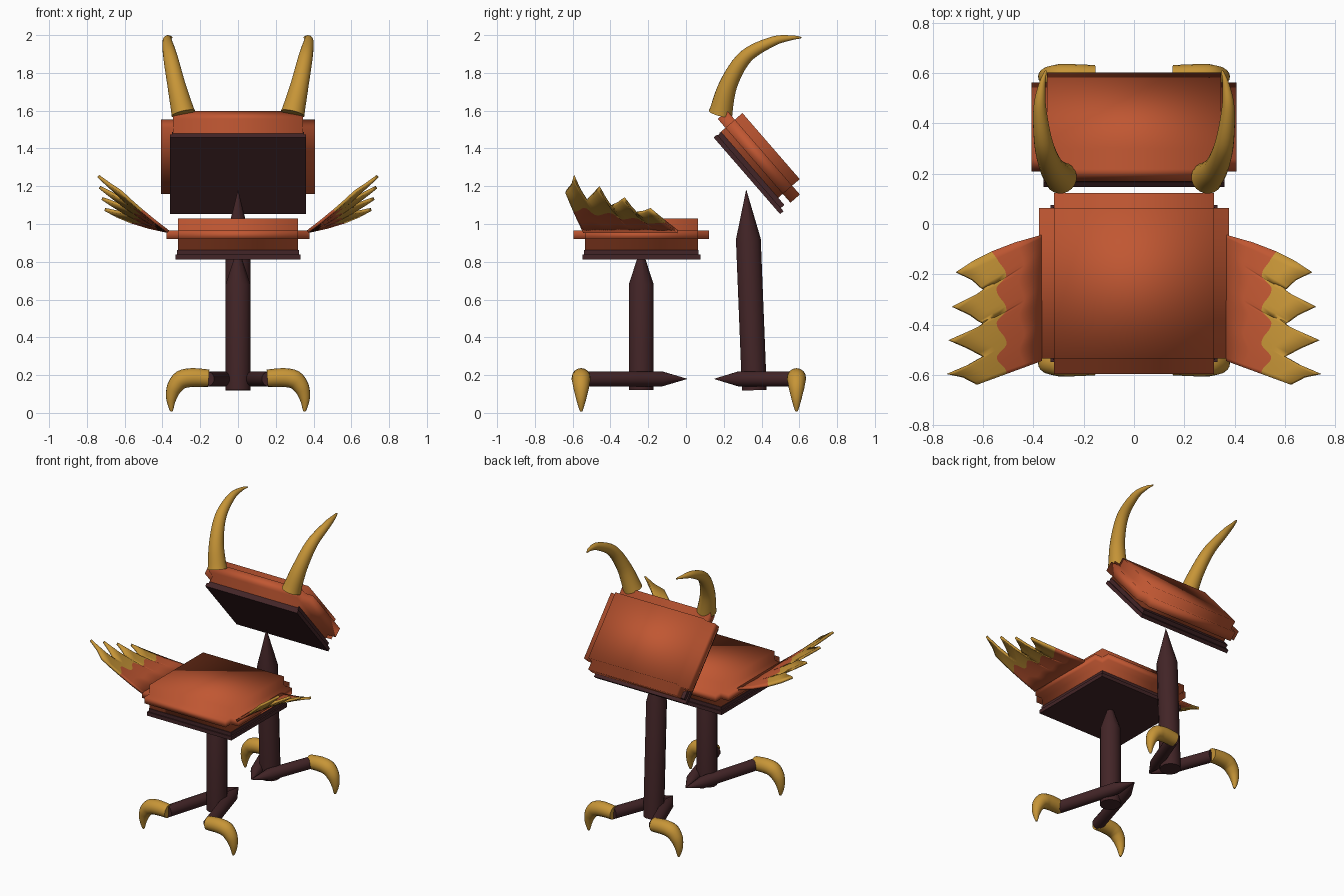
import bpy, bmesh, math
from mathutils import Vector, Matrix

if "Cube" in bpy.data.objects:
    bpy.data.objects.remove(bpy.data.objects["Cube"])


def material(name, rgb):
    m = bpy.data.materials.new(name)
    m.diffuse_color = (*rgb, 1)
    m.use_nodes = True
    m.node_tree.nodes["Principled BSDF"].inputs["Base Color"].default_value = m.diffuse_color
    return m


RUST = material("rust orange", (0.53, 0.095, 0.032))
DARK = material("dark brown", (0.055, 0.018, 0.020))
GOLD = material("horn gold", (0.57, 0.30, 0.038))


def finish(name, bm, mats, angle=None):
    bmesh.ops.recalc_face_normals(bm, faces=bm.faces)
    me = bpy.data.meshes.new(name)
    bm.to_mesh(me)
    bm.free()
    for m in mats:
        me.materials.append(m)
    ob = bpy.data.objects.new(name, me)
    bpy.context.collection.objects.link(ob)
    for p in me.polygons:
        p.use_smooth = True
    if angle:
        bpy.ops.object.select_all(action='DESELECT')
        bpy.context.view_layer.objects.active = ob
        ob.select_set(True)
        bpy.ops.object.shade_smooth_by_angle(angle=math.radians(angle))
    return ob


def block(bm, hx, y0, y1, z0, z1):
    mat = Matrix.Translation((0, (y0 + y1) / 2, (z0 + z1) / 2)) @ \
        Matrix.Diagonal((2 * hx, y1 - y0, z1 - z0, 1))
    bmesh.ops.create_cube(bm, size=1, matrix=mat)


# cushion: a block with a middle band pushed out of each of its four sides
def cushion(name, hx, y0, y1, z0, z1, band, out, rot):
    bm = bmesh.new()
    block(bm, hx, y0, y1, z0, z1)
    for z in band:
        bmesh.ops.bisect_plane(bm, geom=bm.verts[:] + bm.edges[:] + bm.faces[:],
                               plane_co=(0, 0, z), plane_no=(0, 0, 1))
    bm.normal_update()
    sides = [f for f in bm.faces
             if abs(f.normal.z) < 0.1 and band[0] < f.calc_center_median().z < band[1]]
    new = bmesh.ops.extrude_discrete_faces(bm, faces=sides)["faces"]
    for f in new:
        f.normal_update()
        n = f.normal.copy()
        for v in f.verts:
            v.co += n * out
    bm.transform(rot)
    return finish(name, bm, [RUST])


# dark two-step plate under a cushion
def base_plate(name, steps, rot):
    bm = bmesh.new()
    for s in steps:
        block(bm, *s)
    bm.transform(rot)
    return finish(name, bm, [DARK], 30)


FLAT = Matrix.Identity(4)
TILT = Matrix.Rotation(-0.856, 4, 'X')
cushion("seat", 0.318, -0.535, 0.063, 0.855, 1.03, (0.92, 0.965), 0.06, FLAT)
base_plate("seat_base", [(0.322, -0.54, 0.067, 0.835, 0.862),
                         (0.332, -0.548, 0.076, 0.812, 0.838)], FLAT)
cushion("backrest", 0.345, -1.003, -0.54, 1.105, 1.266, (1.147, 1.213), 0.062, TILT)
base_plate("backrest_base", [(0.35, -1.0, -0.49, 1.085, 1.115),
                             (0.36, -1.005, -0.468, 1.066, 1.09)], TILT)


# round bar with changing radius along a path
def tube(name, pts, radii, mat, sides=16, sub=1, angle=40):
    pts = [Vector(p) for p in pts]
    n = len(pts)
    path, rad = [], []
    for i in range(n - 1):
        p0, p1, p2, p3 = pts[max(i - 1, 0)], pts[i], pts[i + 1], pts[min(i + 2, n - 1)]
        for k in range(sub):
            t = k / sub
            path.append(0.5 * (2 * p1 + (p2 - p0) * t + (2 * p0 - 5 * p1 + 4 * p2 - p3) * t * t
                               + (3 * p1 - p0 - 3 * p2 + p3) * t ** 3))
            rad.append(radii[i] * (1 - t) + radii[i + 1] * t)
    path.append(pts[-1])
    rad.append(radii[-1])
    bm = bmesh.new()
    rings = []
    side = (path[1] - path[0]).orthogonal().normalized()
    for i, p in enumerate(path):
        d = (path[min(i + 1, len(path) - 1)] - path[max(i - 1, 0)]).normalized()
        side = (side - d * side.dot(d)).normalized()
        up = d.cross(side)
        rings.append([bm.verts.new(p + rad[i] * (math.cos(a) * side + math.sin(a) * up))
                      for a in (2 * math.pi * j / sides for j in range(sides))])
    for a, b in zip(rings, rings[1:]):
        for j in range(sides):
            k = (j + 1) % sides
            bm.faces.new((a[j], a[k], b[k], b[j]))
    bm.faces.new(rings[0])
    bm.faces.new(rings[-1])
    return finish(name, bm, [mat], angle)


# pointed posts carrying the seat and the backrest
tube("seat_post", [(0, -0.237, 0.12), (0, -0.237, 0.68), (0, -0.237, 0.88)],
     [0.068, 0.068, 0.001], DARK, 12)
tube("back_post", [(0, 0.362, 0.12), (0, 0.33, 0.92), (0, 0.319, 1.18)],
     [0.068, 0.068, 0.001], DARK, 12)

for s, tag in ((-1, "left"), (1, "right")):
    # toes and claws of both feet
    for foot, y_tip, y_end in (("front", 0.005, -0.555), ("rear", 0.15, 0.585)):
        tip, end = Vector((0, y_tip, 0.18)), Vector((s * 0.165, y_end, 0.18))
        shoulder = tip + (end - tip).normalized() * 0.14
        tube(f"{foot}_toe_{tag}", [tip, shoulder, end], [0.001, 0.041, 0.041], DARK, 12)
        claw = [(0.155, 0.183), (0.24, 0.187), (0.30, 0.175), (0.338, 0.13),
                (0.354, 0.07), (0.352, 0.008)]
        tube(f"{foot}_claw_{tag}", [(s * x, y_end, z) for x, z in claw],
             [0.046, 0.05, 0.05, 0.041, 0.026, 0.006], GOLD, 16, 4)

    # horns sweeping up and back
    horn = [(0.29, 0.183, 1.585), (0.327, 0.225, 1.74), (0.358, 0.315, 1.885),
            (0.374, 0.455, 1.965), (0.366, 0.55, 1.985), (0.35, 0.61, 1.987)]
    tube(f"horn_{tag}", [(s * x, y, z) for x, y, z in horn],
         [0.064, 0.048, 0.038, 0.026, 0.014, 0.003], GOLD, 20, 6)

    # wing: twisted sheet from a straight root to a four-feather edge
    edge = [(0.705, -0.19), (0.64, -0.222), (0.594, -0.265), (0.65, -0.292),
            (0.72, -0.327), (0.65, -0.36), (0.598, -0.398), (0.66, -0.428),
            (0.733, -0.46), (0.66, -0.492), (0.598, -0.525), (0.66, -0.56),
            (0.74, -0.594), (0.675, -0.608), (0.62, -0.637)]
    cols = []
    for a, b in zip(edge, edge[1:]):
        for k in range(3):
            cols.append(Vector(a).lerp(Vector(b), k / 3))
    cols.append(Vector(edge[-1]))
    bm = bmesh.new()
    grid = []
    for i, e in enumerate(cols):
        f = i / (len(cols) - 1)
        root = Vector((0.37, -0.044 - 0.5 * f))
        bound = 0.53 + 0.02 * math.cos(2 * math.pi * f * 14 / 4)
        tb = (bound - root.x) / (e.x - root.x)
        col = []
        for t in (0, tb / 2, tb, (1 + tb) / 2, 1):
            p = root.lerp(e, t)
            if i == 0:
                p += Vector((0.018, 0.012)) * 4 * t * (1 - t)
            k = 0.35 + 1.1 * (-p.y - 0.19)
            z = 0.96 + max(k, 0.15) * (p.x - 0.37)
            col.append(bm.verts.new((s * p.x, p.y, z)))
        grid.append(col)
    for c, d in zip(grid, grid[1:]):
        for j in range(4):
            bm.faces.new((c[j], c[j + 1], d[j + 1], d[j])).material_index = int(j > 1)
    wing = finish(f"wing_{tag}", bm, [RUST, GOLD], 40)
    sol = wing.modifiers.new("thickness", 'SOLIDIFY')
    sol.thickness = 0.016
    sol.offset = 0
